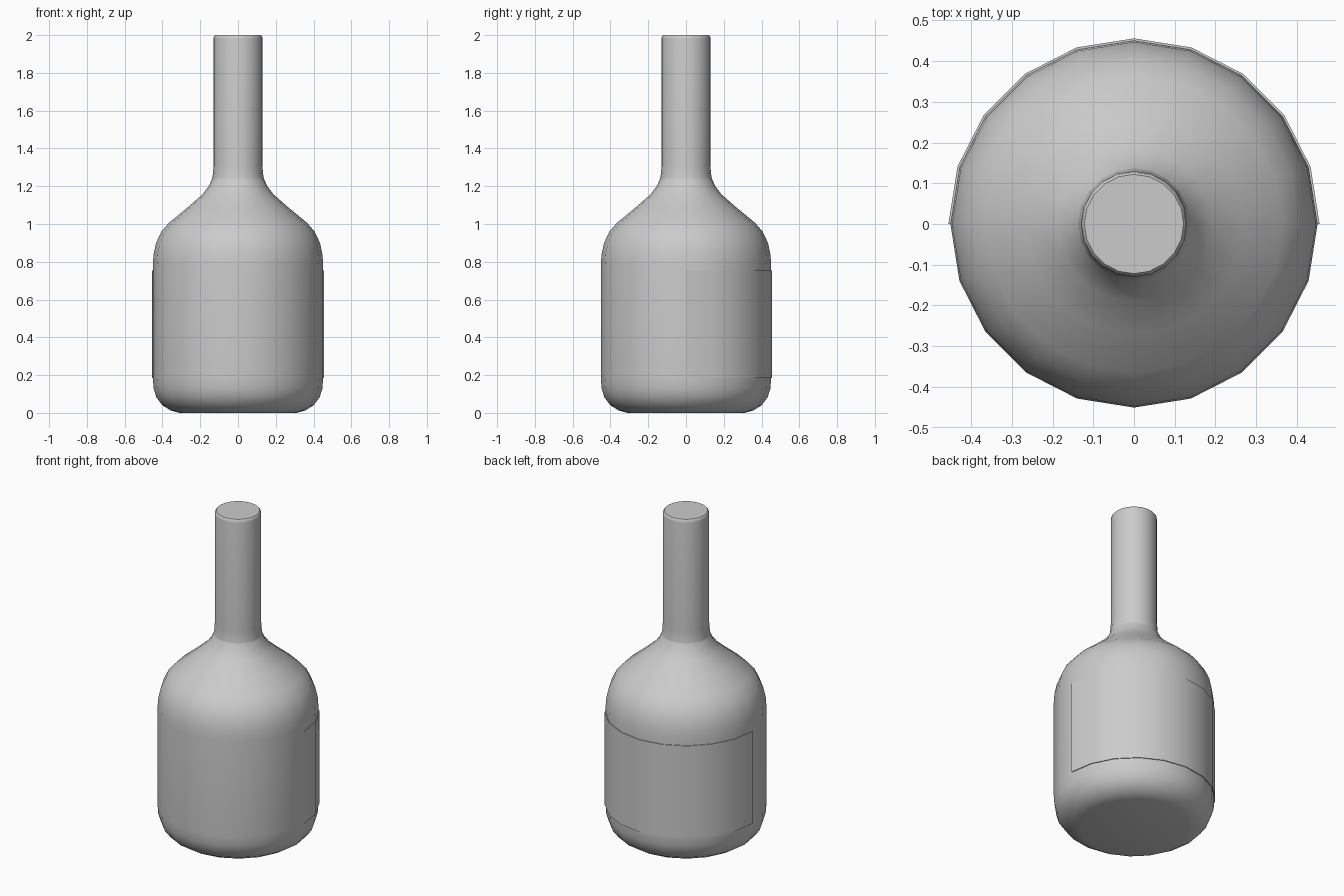
import bpy, bmesh, math

if "Cube" in bpy.data.objects:
    bpy.data.objects.remove(bpy.data.objects["Cube"])

SIDES = 20


def lathe(name, profile, steps=SIDES, start=0, closed=True):
    """Revolve (radius, height) points about z; profile ends at r=0 become caps."""
    bm = bmesh.new()
    count = steps if closed else steps + 1
    rings = []
    for r, z in profile:
        if r == 0:
            rings.append([bm.verts.new((0, 0, z))] * count)
            continue
        rings.append([bm.verts.new((r * math.cos(2 * math.pi * (start + i) / SIDES),
                                    r * math.sin(2 * math.pi * (start + i) / SIDES), z))
                      for i in range(count)])
    for a, b in zip(rings, rings[1:]):
        for i in range(steps):
            j = (i + 1) % count
            quad = list(dict.fromkeys([a[i], a[j], b[j], b[i]]))
            bm.faces.new(quad)
    mesh = bpy.data.meshes.new(name)
    bm.to_mesh(mesh)
    bm.free()
    obj = bpy.data.objects.new(name, mesh)
    bpy.context.collection.objects.link(obj)
    bpy.ops.object.select_all(action='DESELECT')
    bpy.context.view_layer.objects.active = obj
    obj.select_set(True)
    bpy.ops.object.shade_smooth_by_angle(angle=math.radians(40))
    return obj


# Glass body: rounded base, straight wall, sloped shoulder, start of the neck
lathe("bottle_body", [
    (0, 0), (0.31, 0), (0.355, 0.012), (0.4, 0.04), (0.432, 0.082), (0.447, 0.13),
    (0.451, 0.19), (0.451, 0.78), (0.447, 0.84), (0.434, 0.9), (0.406, 0.96),
    (0.365, 1.007), (0.27, 1.085), (0.19, 1.155), (0.155, 1.2), (0.137, 1.24)])

# Wrapper over the neck, with a slight flare at the bottom and a softened rim
lathe("neck_wrapper", [
    (0.137, 1.24), (0.132, 1.27), (0.13, 1.31), (0.13, 1.98),
    (0.128, 1.993), (0.122, 2.0), (0, 2.0)])

# Label: half-round sheet on the back of the body
lathe("label", [(0.451, 0.185), (0.456, 0.185), (0.456, 0.755), (0.451, 0.755)],
      steps=SIDES // 2, closed=False)
